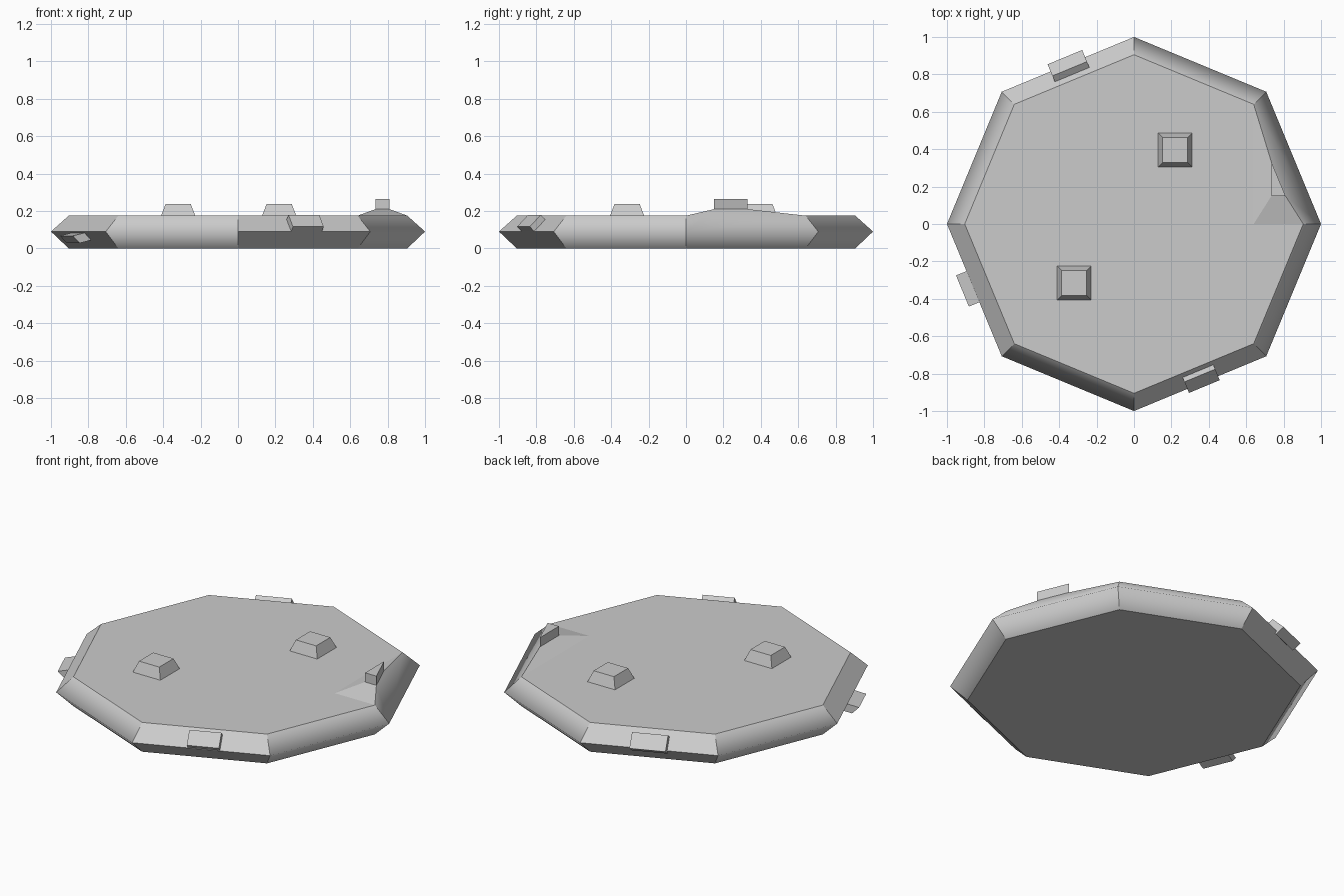
import bpy, bmesh
from math import cos, sin, pi
from mathutils import Vector

if "Cube" in bpy.data.objects:
    bpy.data.objects.remove(bpy.data.objects["Cube"], do_unlink=True)

grey = bpy.data.materials.new("light_grey")
grey.use_nodes = True
grey.diffuse_color = (0.6, 0.6, 0.6, 1)
grey.node_tree.nodes["Principled BSDF"].inputs["Base Color"].default_value = (0.6, 0.6, 0.6, 1)

TOP, RIM = 0.175, 0.09


def finish(name, bm):
    bmesh.ops.recalc_face_normals(bm, faces=bm.faces)
    mesh = bpy.data.meshes.new(name)
    bm.to_mesh(mesh)
    bm.free()
    mesh.materials.append(grey)
    obj = bpy.data.objects.new(name, mesh)
    bpy.context.collection.objects.link(obj)
    return obj


def loft(name, base, top):
    """Closed block between two matching outlines."""
    bm = bmesh.new()
    a = [bm.verts.new(p) for p in base]
    b = [bm.verts.new(p) for p in top]
    bm.faces.new(a)
    bm.faces.new(b)
    for i in range(len(a)):
        j = (i + 1) % len(a)
        bm.faces.new((a[i], a[j], b[j], b[i]))
    return finish(name, bm)


# Octagonal plate with a pointed rim and one raised edge
bm = bmesh.new()


def ring(radius, z):
    return [bm.verts.new((radius * cos(i * pi / 4), radius * sin(i * pi / 4), z)) for i in range(8)]


low, rim, top = ring(0.905, 0), ring(1, RIM), ring(0.905, TOP)
inner = bm.verts.new((0.64, 0, TOP))
crest = [bm.verts.new((x, y, 0.21)) for x, y in ((0.735, 0.15), (0.81, 0.15), (0.735, 0.33))]
bm.faces.new(low)
bm.faces.new([inner] + top[1:] + [top[0]])
bm.faces.new((inner, top[0], crest[1], crest[0]))
bm.faces.new((inner, crest[0], crest[2], top[1]))
bm.faces.new(crest)
DENTED = (2, 4, 6)      # sides that carry a block keep a hard rim
soft = []
for i in range(8):
    j = (i + 1) % 8
    bm.faces.new((low[i], low[j], rim[j], rim[i]))
    ridge = [crest[1], crest[2]] if i == 0 else []
    bm.faces.new([rim[j], rim[i], top[i]] + ridge + [top[j]])
    if i not in DENTED:
        soft.append(bm.edges.get((rim[i], rim[j])))
for f in bm.faces:
    f.smooth = True
for e in bm.edges:
    e.smooth = e in soft
finish("octagon_plate", bm)


# Tapered blocks on the top
def square(x, y, half, z):
    return [(x + sx * half, y + sy * half, z) for sx, sy in ((-1, -1), (1, -1), (1, 1), (-1, 1))]


for name, x, y in (("back_top_block", 0.22, 0.395), ("front_top_block", -0.32, -0.315)):
    loft(name, square(x, y, 0.093, TOP - 0.005), square(x, y, 0.067, 0.238))

# Wedge on the raised edge
wedge = [(0.735, 0.15), (0.81, 0.15), (0.735, 0.33)]
loft("edge_wedge", [(x, y, 0.205) for x, y in wedge], [(x, y, 0.265) for x, y in wedge])


# Blocks standing out of the sloping sides
def side_block(name, side, shift, half, base, outer, width, slope):
    angle = (side + 0.5) * pi / 4
    n = Vector((cos(angle), sin(angle), 0))
    t = Vector((-sin(angle), cos(angle), 0))
    s = Vector((-n.x, -n.y, slope)).normalized() * width / 2

    def outline(mid):
        c = n * mid[0] + t * shift + Vector((0, 0, mid[1]))
        return [c + t * (a * half) + s * b for a, b in ((-1, -1), (1, -1), (1, 1), (-1, 1))]

    loft(name, outline(base), outline(outer))


side_block("front_side_block", 6, 0.015, 0.089, (0.875, 0.108), (0.915, 0.148), 0.09, 1)
side_block("back_side_block", 2, 0, 0.1, (0.885, 0.105), (0.932, 0.137), 0.095, 1)
side_block("lower_side_block", 4, -0.02, 0.09, (0.88, 0.068), (0.965, 0.048), 0.055, -1)
